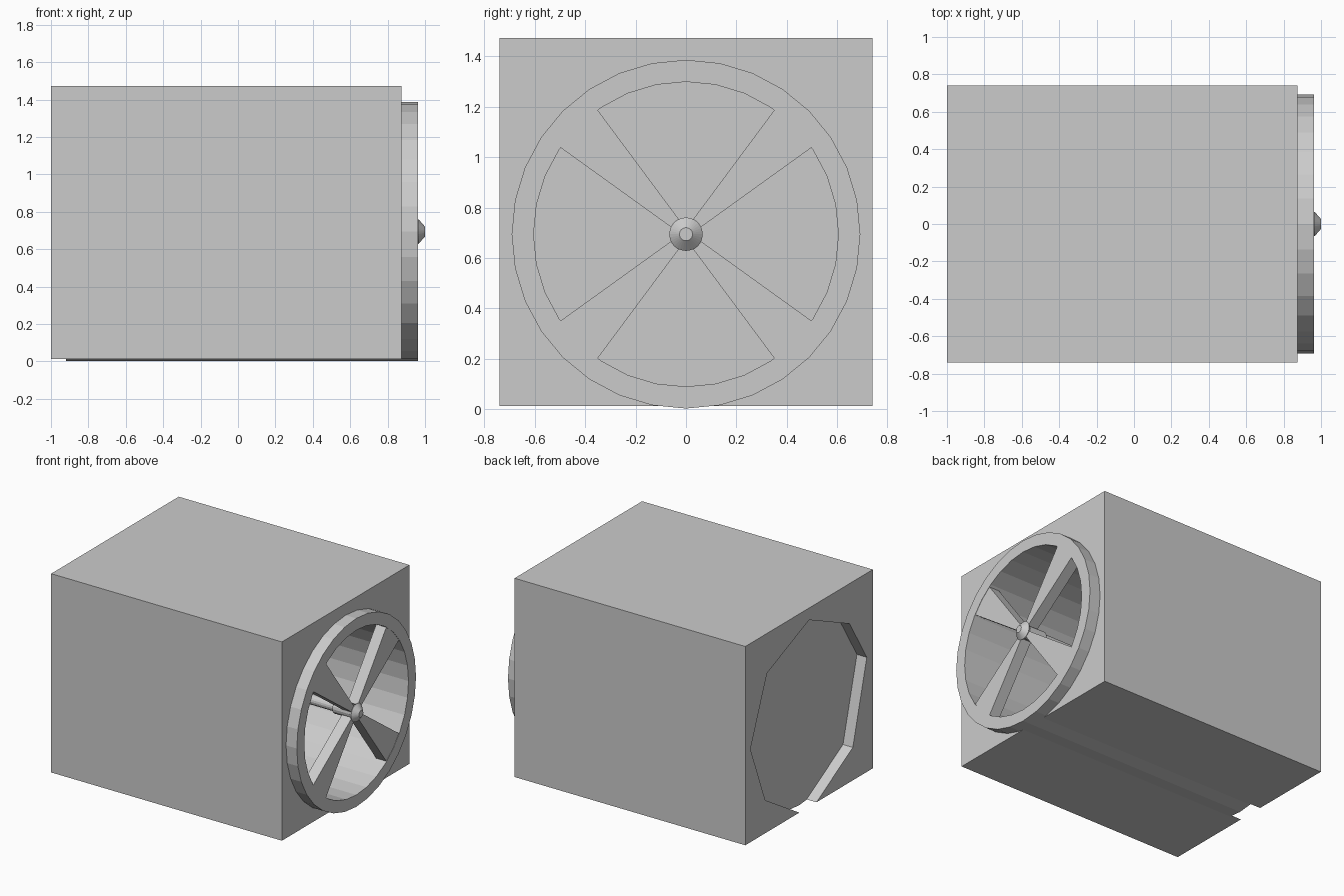
import bpy, bmesh
from math import sin, cos, pi

if "Cube" in bpy.data.objects:
    bpy.data.objects.remove(bpy.data.objects["Cube"])

CZ = 0.694  # height of the duct axis


def finish(name, bm):
    bmesh.ops.recalc_face_normals(bm, faces=bm.faces)
    me = bpy.data.meshes.new(name)
    bm.to_mesh(me)
    bm.free()
    ob = bpy.data.objects.new(name, me)
    bpy.context.collection.objects.link(ob)
    return ob


def prism(name, outline, x0, x1):
    """Extrude a (y, z) outline, given relative to the duct axis, along x."""
    bm = bmesh.new()
    a, b = [[bm.verts.new((x, y, CZ + z)) for y, z in outline] for x in (x0, x1)]
    bm.faces.new(a)
    bm.faces.new(b)
    n = len(outline)
    for i in range(n):
        j = (i + 1) % n
        bm.faces.new((a[i], a[j], b[j], b[i]))
    return finish(name, bm)


def lathe(name, profile, n):
    """Revolve an (x, radius) profile around the duct axis and cap both ends."""
    bm = bmesh.new()
    rings = [[bm.verts.new((x, r * sin(2 * pi * i / n), CZ + r * cos(2 * pi * i / n)))
              for i in range(n)] for x, r in profile]
    for a, b in zip(rings, rings[1:]):
        for i in range(n):
            j = (i + 1) % n
            bm.faces.new((a[i], a[j], b[j], b[i]))
    bm.faces.new(rings[0])
    bm.faces.new(rings[-1])
    return finish(name, bm)


# Box housing
housing = prism("housing", [(-0.74, 0.012 - CZ), (0.74, 0.012 - CZ),
                            (0.74, 1.472 - CZ), (-0.74, 1.472 - CZ)], -1.0, 0.875)

# Cutters: faceted recess at the back, round bore at the front
recess = prism("recess_cutter", [(0, 0.69), (0.488, 0.485), (0.68, 0.0), (0.508, -0.44),
                                 (0.05, -0.72), (-0.02, -0.72), (-0.508, -0.44),
                                 (-0.67, 0.16), (-0.47, 0.483)], -1.1, -0.9)
bore = lathe("bore_cutter", [(-0.86, 0.65), (1.1, 0.65)], 32)
for cutter in (recess, bore):
    cutter.hide_render = True
    cutter.hide_set(True)
    mod = housing.modifiers.new(cutter.name, 'BOOLEAN')
    mod.operation = 'DIFFERENCE'
    mod.solver = 'EXACT'
    mod.object = cutter

# Cup-shaped duct, closed at the back
lathe("duct", [(-0.92, 0.692), (0.962, 0.692), (0.962, 0.605), (-0.83, 0.605)], 32)

# Four wedge spokes
wedge = [(0.02, 0.048), (0.048, 0.02), (0.515, 0.356), (0.362, 0.508)]
for sy in (1, -1):
    for sz in (1, -1):
        name = "spoke_%s_%s" % ("right" if sy > 0 else "left", "upper" if sz > 0 else "lower")
        prism(name, [(y * sy, z * sz) for y, z in wedge], 0.878, 0.96)

# Shaft with a wider collar, and the hub cap
lathe("shaft", [(-0.87, 0.035), (0.80, 0.035), (0.80, 0.048), (0.96, 0.048)], 16)
lathe("hub_cap", [(0.94, 0.05), (0.965, 0.066), (1.0, 0.026)], 32)
